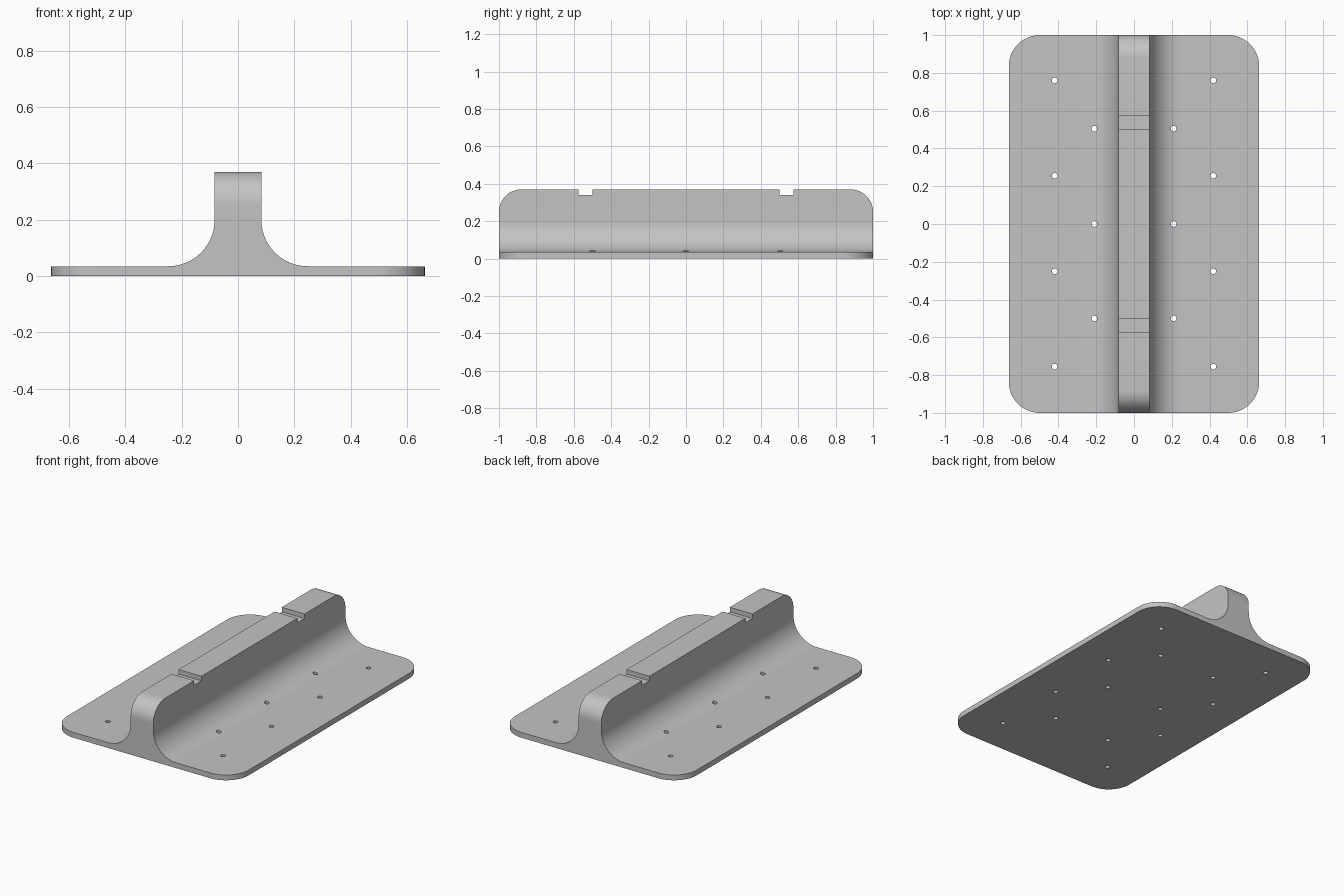
import bpy, bmesh
from math import radians, sin, cos, pi
from mathutils import Vector

default = bpy.data.objects.get("Cube")
if default:
    bpy.data.objects.remove(default, do_unlink=True)

HALF_X, PLATE_Z, CORNER = 0.663, 0.035, 0.165
RIB_X, RIB_Z, FILLET, ROUND = 0.083, 0.37, 0.165, 0.12

grey = bpy.data.materials.new("plain grey")
grey.use_nodes = True
colour = (0.55, 0.55, 0.55, 1)
grey.diffuse_color = colour
grey.node_tree.nodes["Principled BSDF"].inputs["Base Color"].default_value = colour


def arc(cx, cy, r, start, end, steps=20):
    angles = [radians(start + (end - start) * i / steps) for i in range(steps + 1)]
    return [(cx + r * cos(a), cy + r * sin(a)) for a in angles]


def prism(name, outline, place, direction):
    """Extrude a 2D outline, placed in space by a function, along a direction."""
    bm = bmesh.new()
    face = bm.faces.new([bm.verts.new(place(u, v)) for u, v in outline])
    new = bmesh.ops.extrude_face_region(bm, geom=[face])["geom"]
    moved = [g for g in new if isinstance(g, bmesh.types.BMVert)]
    bmesh.ops.translate(bm, vec=Vector(direction), verts=moved)
    bmesh.ops.recalc_face_normals(bm, faces=bm.faces)
    mesh = bpy.data.meshes.new(name)
    bm.to_mesh(mesh)
    bm.free()
    mesh.materials.append(grey)
    obj = bpy.data.objects.new(name, mesh)
    bpy.context.collection.objects.link(obj)
    return obj


def cut(cutter, operation):
    """Apply a boolean to the body and discard the cutter."""
    cutter.hide_render = True
    mod = body.modifiers.new("cut", "BOOLEAN")
    mod.operation, mod.object, mod.solver = operation, cutter, "EXACT"
    bpy.ops.object.modifier_apply(modifier=mod.name)
    bpy.data.objects.remove(cutter, do_unlink=True)


# Base plate and filleted rib, as one cross-section swept along y
right = [(HALF_X + 0.1, 0), (HALF_X + 0.1, PLATE_Z)]
right += arc(RIB_X + FILLET, PLATE_Z + FILLET, FILLET, 270, 180)
right += [(RIB_X, RIB_Z)]
section = right + [(-x, z) for x, z in reversed(right)]
body = prism("ribbed_base_plate", section, lambda x, z: (x, -1.1, z), (0, 2.2, 0))
bpy.context.view_layer.objects.active = body
body.select_set(True)

# Rounded plate corners
cx, cy = HALF_X - CORNER, 1 - CORNER
plan = (arc(cx, cy, CORNER, 0, 90) + arc(-cx, cy, CORNER, 90, 180)
        + arc(-cx, -cy, CORNER, 180, 270) + arc(cx, -cy, CORNER, 270, 360))
cut(prism("plan_cutter", plan, lambda x, y: (x, y, -0.2), (0, 0, 1)), "INTERSECT")

# Rounded upper ends of the rib
ey, ez = 1 - ROUND, RIB_Z - ROUND
side = ([(-1.2, -0.1), (1.2, -0.1), (1.2, 0.1), (1, 0.1)] + arc(ey, ez, ROUND, 0, 90)
        + arc(-ey, ez, ROUND, 90, 180) + [(-1, 0.1), (-1.2, 0.1)])
cut(prism("side_cutter", side, lambda y, z: (-1, y, z), (2, 0, 0)), "INTERSECT")

# Two cross slots in the rib top
for s in (-1, 1):
    slot = [(s * 0.5, 0.34), (s * 0.575, 0.34), (s * 0.575, 0.5), (s * 0.5, 0.5)]
    cut(prism("slot_cutter", slot, lambda y, z: (-0.3, y, z), (0.6, 0, 0)), "DIFFERENCE")

# Screw holes: an outer and an inner row on each side
outer = [(0.42, y) for y in (-0.755, -0.25, 0.255, 0.76)]
inner = [(0.21, y) for y in (-0.5, 0.0, 0.505)]
for x, y in outer + inner:
    for s in (-1, 1):
        ring = arc(s * x, y, 0.015, 0, 360, 16)[:-1]
        cut(prism("hole_cutter", ring, lambda u, v: (u, v, -0.1), (0, 0, 0.4)), "DIFFERENCE")

bpy.ops.object.shade_smooth_by_angle(angle=radians(25))
